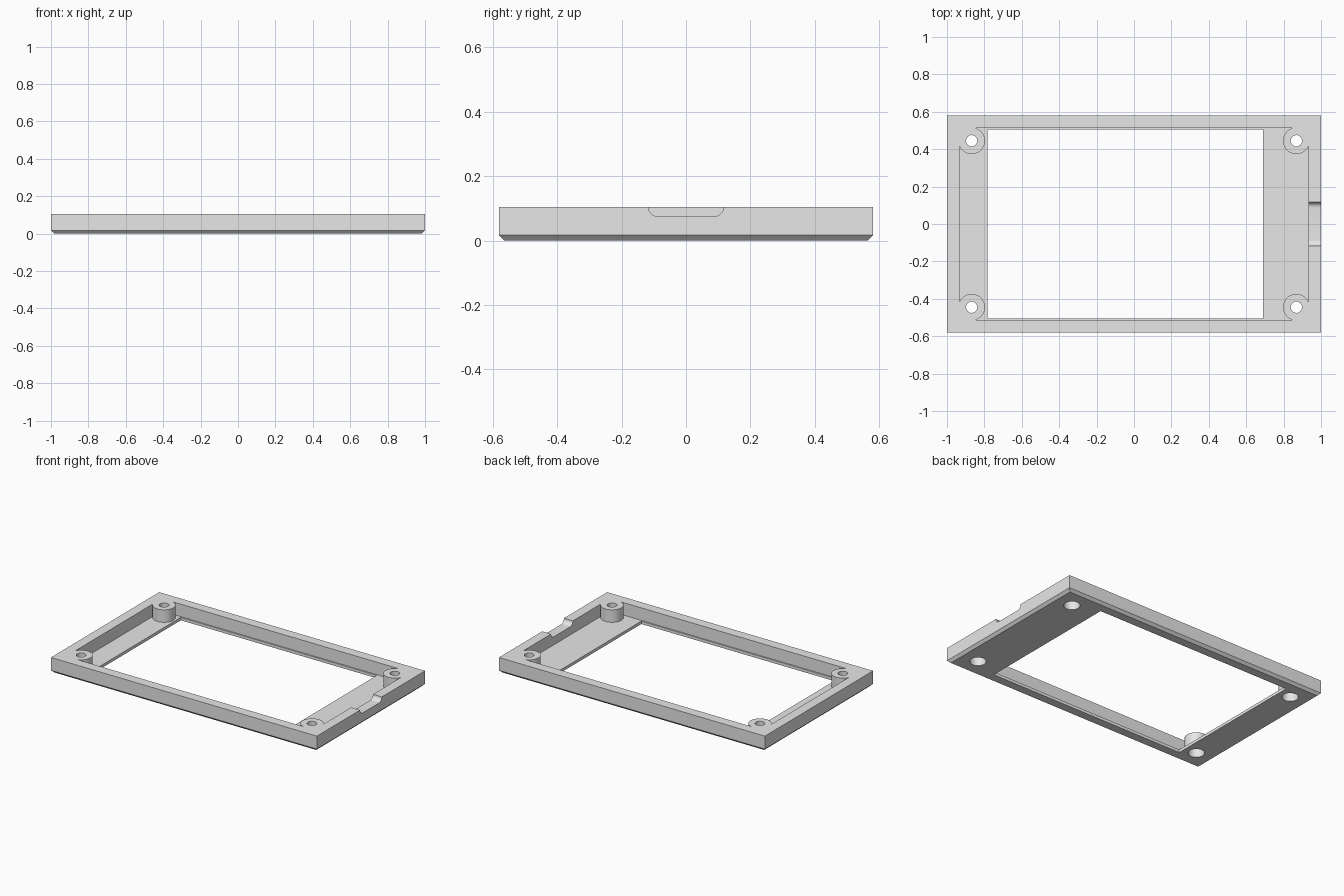
import bpy, bmesh
from mathutils import Matrix

if "Cube" in bpy.data.objects:
    bpy.data.objects.remove(bpy.data.objects["Cube"])

HX, HY, H = 1.0, 0.581, 0.105      # outer half sizes and height
CX, CY = 0.933, 0.514              # cavity half sizes
FLOOR = 0.02
PX, PY = 0.868, 0.445              # screw post centres

grey = bpy.data.materials.new("light_grey")
grey.diffuse_color = (0.8, 0.8, 0.8, 1)
grey.use_nodes = True
grey.node_tree.nodes["Principled BSDF"].inputs["Base Color"].default_value = grey.diffuse_color


def box(name, x0, x1, y0, y1, z0, z1, bevel=0, segs=1, pick=None):
    """Axis aligned box, optionally bevelling the edges chosen by pick."""
    bm = bmesh.new()
    bmesh.ops.create_cube(bm, size=1)
    for v in bm.verts:
        v.co = (x0 if v.co.x < 0 else x1,
                y0 if v.co.y < 0 else y1,
                z0 if v.co.z < 0 else z1)
    if pick:
        edges = [e for e in bm.edges if pick(*e.verts)]
        bmesh.ops.bevel(bm, geom=edges, offset=bevel, segments=segs,
                        profile=0.5, affect='EDGES')
    return finish(bm, name)


def cylinder(name, x, y, r, z0, z1):
    bm = bmesh.new()
    bmesh.ops.create_cone(bm, cap_ends=True, segments=48, radius1=r, radius2=r,
                          depth=z1 - z0,
                          matrix=Matrix.Translation((x, y, (z0 + z1) / 2)))
    return finish(bm, name)


def finish(bm, name):
    bmesh.ops.recalc_face_normals(bm, faces=bm.faces[:])
    mesh = bpy.data.meshes.new(name)
    bm.to_mesh(mesh)
    bm.free()
    mesh.materials.append(grey)
    ob = bpy.data.objects.new(name, mesh)
    bpy.context.collection.objects.link(ob)
    return ob


def cut(target, cutter):
    """Subtract the cutter from the target and discard the cutter."""
    cutter.hide_render = True
    mod = target.modifiers.new("cut", 'BOOLEAN')
    mod.operation = 'DIFFERENCE'
    mod.solver = 'EXACT'
    mod.object = cutter
    bpy.context.view_layer.objects.active = target
    bpy.ops.object.modifier_apply(modifier=mod.name)
    bpy.data.objects.remove(cutter)


corners = [(sx, sy) for sx in (-1, 1) for sy in (-1, 1)]

# Outer block with chamfered bottom edge
frame = box("bezel_frame", -HX, HX, -HY, HY, 0, H, 0.017, 1,
            lambda a, b: a.co.z < 0.01 and b.co.z < 0.01)

# Cavity, leaving round screw posts that merge into the corners
cavity = box("cavity_cutter", -CX, CX, -CY, CY, FLOOR, 0.2)
for sx, sy in corners:
    cut(cavity, cylinder("post", sx * PX, sy * PY, 0.071, -0.1, 0.3))
    xs = sorted((sx * PX, sx * 0.97))
    ys = sorted((sy * PY, sy * 0.55))
    cut(cavity, box("corner_fill", *xs, *ys, -0.12, 0.32))
cut(frame, cavity)

# Screen window, offset to the left
cut(frame, box("window_cutter", -0.784, 0.69, -0.506, 0.506, -0.1, 0.3))

# Screw holes with wider bores for the heads underneath
for sx, sy in corners:
    cut(frame, cylinder("hole_cutter", sx * PX, sy * PY, 0.03, -0.1, 0.3))
    cut(frame, cylinder("bore_cutter", sx * PX, sy * PY, 0.05, -0.1, 0.06))

# Cable notch with rounded lower corners in the right wall
cut(frame, box("notch_cutter", 0.9, 1.1, -0.117, 0.117, 0.075, 0.2, 0.03, 8,
               lambda a, b: a.co.z < 0.1 and b.co.z < 0.1
               and abs(a.co.y - b.co.y) < 1e-4))

bpy.ops.object.select_all(action='DESELECT')
frame.select_set(True)
bpy.context.view_layer.objects.active = frame
bpy.ops.object.shade_smooth_by_angle()
